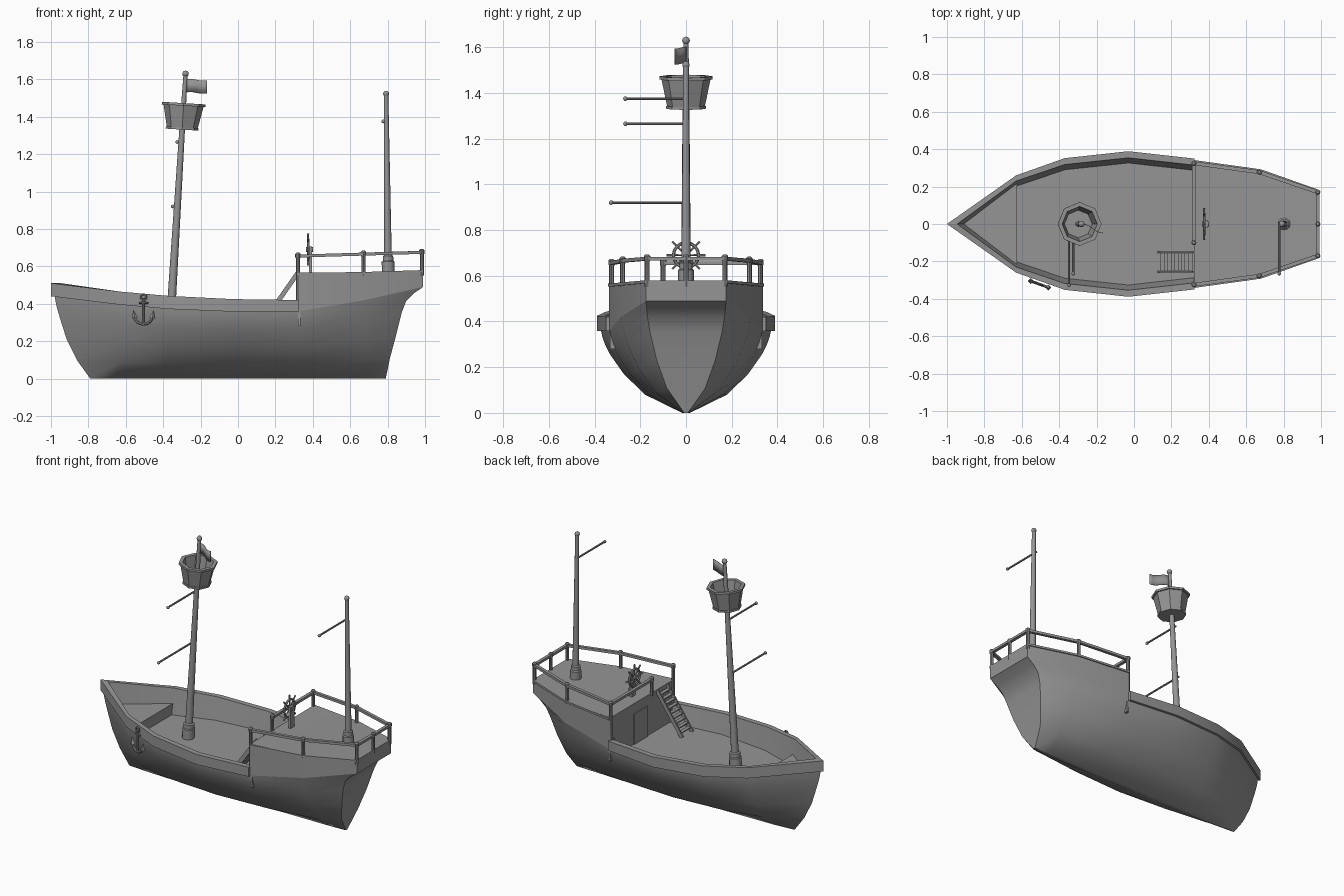
import bpy, bmesh, math
from mathutils import Vector

cube = bpy.data.objects.get("Cube")
if cube:
    bpy.data.objects.remove(cube, do_unlink=True)

grey = bpy.data.materials.new("weathered_grey")
grey.use_nodes = True
COLOUR = (0.3, 0.3, 0.3, 1)
grey.diffuse_color = COLOUR
grey.node_tree.nodes["Principled BSDF"].inputs["Base Color"].default_value = COLOUR


def make(name, verts, faces, fix_normals=True):
    mesh = bpy.data.meshes.new(name)
    mesh.from_pydata([tuple(v) for v in verts], [], faces)
    bm = bmesh.new()
    bm.from_mesh(mesh)
    bmesh.ops.remove_doubles(bm, verts=bm.verts, dist=0.0005)
    if fix_normals:
        bmesh.ops.recalc_face_normals(bm, faces=bm.faces)
    bm.to_mesh(mesh)
    bm.free()
    mesh.materials.append(grey)
    obj = bpy.data.objects.new(name, mesh)
    bpy.context.collection.objects.link(obj)
    bpy.ops.object.select_all(action="DESELECT")
    obj.select_set(True)
    bpy.context.view_layer.objects.active = obj
    bpy.ops.object.shade_smooth_by_angle(angle=math.radians(35))
    return obj


def loft(name, rings, closed=False, caps=False):
    """Skin a list of equal-length point rings."""
    n = len(rings[0])
    verts = [p for ring in rings for p in ring]
    faces = [(i * n + j, i * n + (j + 1) % n, (i + 1) * n + (j + 1) % n, (i + 1) * n + j)
             for i in range(len(rings) - 1) for j in range(n if closed else n - 1)]
    if caps:
        faces += [tuple(range(n)), tuple(range(len(verts) - n, len(verts)))]
    return make(name, verts, faces)


def turn(name, profile, base, axis=(0, 0, 1), sides=12):
    """Revolve (radius, height) pairs about an axis."""
    rot = Vector((0, 0, 1)).rotation_difference(Vector(axis))
    rings = []
    for r, h in profile:
        r = max(r, 0.0003)
        rings.append([Vector(base) + rot @ Vector((r * math.cos(a), r * math.sin(a), h))
                      for a in (math.tau * k / sides for k in range(sides))])
    return loft(name, rings, True, True)


def rod(name, a, b, r, r2=None, sides=8):
    d = Vector(b) - Vector(a)
    return turn(name, [(r, 0), (r2 or r, d.length)], a, d, sides)


def ball(name, centre, r):
    steps = [math.pi * k / 6 for k in range(7)]
    return turn(name, [(r * math.sin(t), -r * math.cos(t)) for t in steps], centre)


def bar(name, a, b, w, h):
    """Rectangular bar, w wide sideways and h deep."""
    a, b = Vector(a), Vector(b)
    d = (b - a).normalized()
    side = d.cross(Vector((0, 0, 1)))
    side = side.normalized() * w / 2 if side.length > 0.01 else Vector((0, w / 2, 0))
    up = side.cross(d).normalized() * h / 2
    return loft(name, [[p + side + up, p - side + up, p - side - up, p + side - up]
                       for p in (a, b)], True, True)


def prism(name, outline, z0, z1):
    return loft(name, [[(x, y, z) for x, y in outline] for z in (z0, z1)], True, True)


def both(half):
    return half + [(x, -y) for x, y in reversed(half)]


# Hull skin: stations hold x, half width and height of the wale line
stations = [(-0.98, 0, 0.44), (-0.63, 0.245, 0.40), (-0.37, 0.337, 0.375), (-0.03, 0.372, 0.36),
            (0.32, 0.335, 0.36), (0.68, 0.285, 0.42), (0.99, 0.175, 0.49)]
# Rows hold height fraction, width fraction, stem x and stern x
rows = [(1, 1, -0.98, 0.99), (0.93, 0.985, -0.975, 0.94), (0.85, 0.96, -0.967, 0.9),
        (0.72, 0.9, -0.95, 0.875), (0.47, 0.73, -0.915, 0.845), (0.22, 0.48, -0.86, 0.812),
        (0, 0.045, -0.79, 0.79)]
rings = []
for i, (x, w, z) in enumerate(stations):
    half = [(stem if i == 0 else stern if i == 6 else x, w * fw, z * fz)
            for fz, fw, stem, stern in rows]
    rings.append(half + [(a, -b, c) for a, b, c in reversed(half)])
loft("hull", rings)
last = rings[-1]
loft("transom", [[last[k], last[-1 - k]] for k in range(len(rows))])

# Raised stern with its deck slab
aft = stations[4:]
loft("stern_sides", [[(x, w, z), (x, w, 0.567), (x, -w, 0.567), (x, -w, z)] for x, w, z in aft])
x, w, z = aft[-1]
loft("stern_panel", [[(x, w, z), (x, -w, z)], [(x, w, 0.567), (x, -w, 0.567)]])
loft("quarterdeck", [[(x, w + 0.007, t - 0.013), (x, w + 0.007, t), (x, -w - 0.007, t),
                      (x, -w - 0.007, t - 0.013)]
                     for (x, w, _), t in zip(aft, (0.565, 0.57, 0.58))], True, True)

# Bulwark: x, outer half width, lower and upper edge, rim width
sheer = [(-0.63, 0.26, 0.395, 0.465, 0.03), (-0.37, 0.352, 0.372, 0.442, 0.034),
         (-0.03, 0.389, 0.358, 0.425, 0.035), (0.32, 0.35, 0.358, 0.42, 0.035)]
for side, label in ((1, "left"), (-1, "right")):
    rings = [[(-0.975, 0, 0.44), (-1, 0, 0.44), (-1, 0, 0.51), (-0.945, 0, 0.51), (-0.89, 0, 0.29)]]
    for x, w, lo, hi, rim in sheer:
        rings.append([(x, side * (w - 0.025), lo), (x, side * w, lo), (x, side * w, hi),
                      (x, side * (w - rim), hi), (x, side * (w - rim - 0.03), 0.29)])
    loft("bulwark_" + label, rings)
    # Closing end against the raised stern
    prism("bulwark_end_" + label, [(0.315, side * 0.29), (0.315, side * 0.35),
                                   (0.323, side * 0.35), (0.323, side * 0.29)], 0.358, 0.42)

# Decks, bulkhead and door
prism("main_deck", both([(-0.64, 0.21), (-0.37, 0.3), (-0.03, 0.335), (0.32, 0.3)]), 0.28, 0.30)
prism("foredeck", [(-0.91, 0), (-0.625, 0.217), (-0.625, -0.217)], 0.28, 0.37)
prism("bulkhead", both([(0.32, 0.333), (0.335, 0.333)]), 0.28, 0.56)
prism("cabin_door", [(0.313, -0.05), (0.313, 0.09), (0.32, 0.09), (0.32, -0.05)], 0.30, 0.5)

# Railing posts and rails
path = [(0.32, -0.325), (0.67, -0.277), (0.983, -0.17), (0.983, 0), (0.983, 0.17),
        (0.67, 0.277), (0.32, 0.325), (0.32, -0.10)]


def rail_z(x):
    return 0.655 + 0.03 * (x - 0.32)


for x, y in path:
    foot = 0.36 if abs(y) > 0.3 else 0.55
    top = rail_z(x) + 0.018
    turn("railing_post", [(0.011, foot), (0.011, top - 0.03), (0.014, top - 0.025),
                          (0.014, top - 0.006), (0.008, top)], (x, y, 0), sides=8)
for (x, y), (u, v) in zip(path, path[1:]):
    bar("railing_rail", (x, y, rail_z(x)), (u, v, rail_z(u)), 0.02, 0.016)

# Ladder up to the quarterdeck
foot, head = Vector((0.135, 0, 0.30)), Vector((0.32, 0, 0.565))
for y in (-0.152, -0.256):
    off = Vector((0, y, 0))
    bar("ladder_side", foot + off, head + off, 0.008, 0.025)
for k in range(1, 10):
    p = foot.lerp(head, k / 10)
    bar("ladder_step", p + Vector((0, -0.152, 0)), p + Vector((0, -0.256, 0)), 0.024, 0.007)

# Masts
lean = Vector((0.061, 0, 1)).normalized()
main_foot = Vector((-0.362, 0, 0.295))
turn("main_mast", [(0.038, 0), (0.038, 0.07), (0.033, 0.075), (0.033, 0.1), (0.023, 0.105),
                   (0.015, 1.05), (0.011, 1.33)], main_foot, lean)
ball("main_mast_knob", main_foot + lean * 1.337, 0.017)
aft_lean = Vector((-0.012, 0, 1)).normalized()
aft_foot = Vector((0.803, 0, 0.57))
turn("aft_mast", [(0.034, 0), (0.034, 0.055), (0.028, 0.06), (0.028, 0.085), (0.02, 0.09),
                  (0.012, 0.95)], aft_foot, aft_lean)
ball("aft_mast_knob", aft_foot + aft_lean * 0.953, 0.016)

# Side spars with end knobs
for x, z, reach in ((-0.325, 1.265, 0.265), (-0.348, 0.92, 0.328), (0.777, 1.375, 0.265)):
    rod("spar", (x, 0.008, z), (x, -reach, z), 0.006)
    ball("spar_knob", (x, -reach, z), 0.01)

# Lookout basket
turn("lookout_basket", [(0, 0), (0.088, 0), (0.088, 0.012), (0.083, 0.012), (0.107, 0.128),
                        (0.117, 0.128), (0.117, 0.142), (0.094, 0.142), (0.074, 0.018),
                        (0, 0.018)], main_foot + lean * 1.038, lean, 8)

# Flag
columns = []
for k in range(7):
    t = k / 6
    wave = 0.006 * math.sin(t * math.tau)
    columns.append([(-0.28 + 0.115 * t, -0.05 * t + wave, z - 0.005 * t + wave / 2)
                    for z in (1.53, 1.6)])
flag = loft("flag", columns)
flag.modifiers.new("thickness", "SOLIDIFY").thickness = 0.003

# Steering wheel and stand
hub = Vector((0.375, 0, 0.69))


def ring(name, centre, u, v, radius, thick, sides=16):
    u, v = Vector(u), Vector(v)
    n = u.cross(v)
    circle = []
    for k in range(sides + 1):
        a = math.tau * k / sides
        out = u * math.cos(a) + v * math.sin(a)
        circle.append([Vector(centre) + out * (radius + thick * math.cos(b)) + n * thick * math.sin(b)
                       for b in (math.tau * j / 6 for j in range(6))])
    loft(name, circle, True)


ring("wheel_rim", hub, (0, 1, 0), (0, 0, 1), 0.055, 0.007)
rod("wheel_hub", hub - Vector((0.012, 0, 0)), hub + Vector((0.025, 0, 0)), 0.014)
for k in range(8):
    a = math.tau * k / 8
    rod("wheel_spoke", hub, hub + 0.085 * Vector((0, math.cos(a), math.sin(a))), 0.004, 0.006, 6)
bar("wheel_stand", (0.388, 0, 0.565), (0.388, 0, 0.705), 0.04, 0.016)

# Anchor hung on the right bow
along = Vector((0.94, -0.34, 0))
hang = Vector((-0.505, -0.322, 0))


def at(u, z):
    return hang + along * u + Vector((0, 0, z))


rod("anchor_shank", at(0, 0.29), at(0, 0.43), 0.008)
rod("anchor_stock", at(-0.025, 0.405), at(0.025, 0.405), 0.006)
ring("anchor_ring", at(0, 0.435), along, (0, 0, 1), 0.016, 0.005, 12)
arc = [at(0.055 * math.sin(t), 0.345 - 0.055 * math.cos(t))
       for t in (math.radians(-80 + 20 * k) for k in range(9))]
for p, q in zip(arc, arc[1:]):
    rod("anchor_arm", p, q, 0.008)
for s in (-1, 1):
    rod("anchor_fluke", at(s * 0.05, 0.325), at(s * 0.058, 0.365), 0.016, 0.001, 4)
